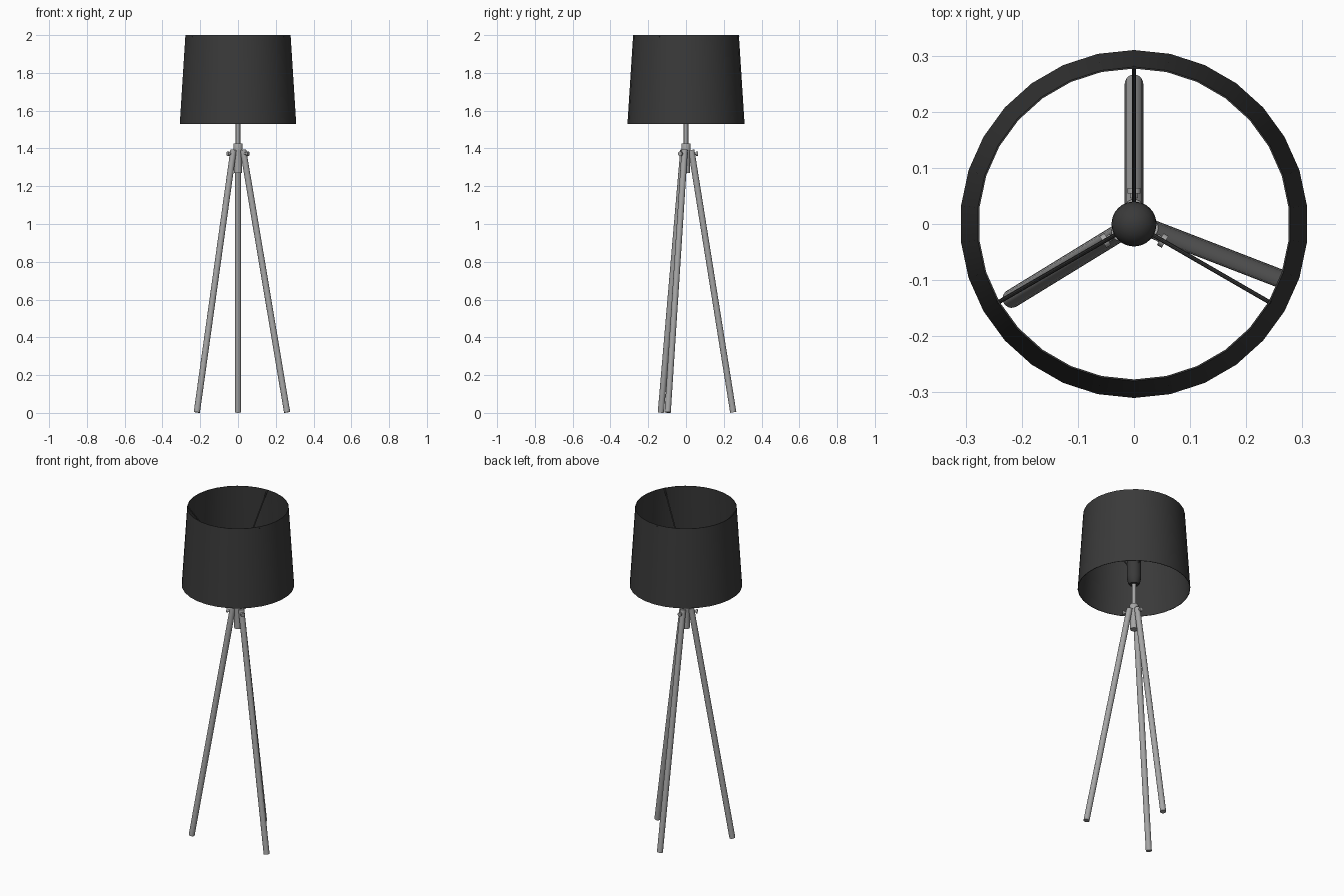
import bpy, bmesh
from math import sin, cos, radians, pi
from mathutils import Vector

if "Cube" in bpy.data.objects:
    bpy.data.objects.remove(bpy.data.objects["Cube"], do_unlink=True)


def material(name, value):
    m = bpy.data.materials.new(name)
    m.use_nodes = True
    colour = (value, value, value, 1)
    m.diffuse_color = colour
    m.node_tree.nodes["Principled BSDF"].inputs["Base Color"].default_value = colour
    return m


BLACK = material("charcoal black", 0.042)
GREY = material("leg grey", 0.38)


def finish(ob, name, mat):
    ob.name = name
    ob.data.materials.append(mat)
    bpy.ops.object.select_all(action="DESELECT")
    ob.select_set(True)
    bpy.context.view_layer.objects.active = ob
    bpy.ops.object.shade_smooth_by_angle(angle=radians(35))
    return ob


def rod(name, a, b, r, mat, sides=20):
    """Closed cylinder between two points."""
    a, b = Vector(a), Vector(b)
    d = b - a
    bpy.ops.mesh.primitive_cylinder_add(vertices=sides, radius=r, depth=d.length,
                                        location=(a + b) / 2)
    ob = bpy.context.object
    ob.rotation_euler = d.to_track_quat("Z", "Y").to_euler()
    return finish(ob, name, mat)


def lathe(name, profile, mat, sides):
    """Spin (radius, height) points around z, with a vertex facing +y."""
    bm = bmesh.new()
    rings = [[bm.verts.new((r * sin(2 * pi * i / sides), r * cos(2 * pi * i / sides), z))
              for i in range(sides)] for r, z in profile]
    for low, high in zip(rings, rings[1:]):
        for i in range(sides):
            j = (i + 1) % sides
            bm.faces.new((low[i], high[i], high[j], low[j]))
    bmesh.ops.remove_doubles(bm, verts=bm.verts, dist=1e-5)
    bmesh.ops.recalc_face_normals(bm, faces=bm.faces)
    mesh = bpy.data.meshes.new(name)
    bm.to_mesh(mesh)
    bm.free()
    ob = bpy.data.objects.new(name, mesh)
    bpy.context.collection.objects.link(ob)
    return finish(ob, name, mat)


def polar(r, angle, z):
    return (r * cos(radians(angle)), r * sin(radians(angle)), z)


# Thin tapered drum shade, open at both ends
lathe("lamp_shade", [(0.31, 1.53), (0.28, 2.0), (0.277, 2.0), (0.307, 1.53), (0.31, 1.53)],
      BLACK, 30)

# Bulb socket with a domed top
dome = [(0.04 * cos(radians(t)), 1.70 + 0.04 * sin(radians(t))) for t in range(0, 91, 15)]
lathe("bulb_socket", [(0, 1.555), (0.026, 1.555), (0.032, 1.562), (0.04, 1.60)] + dome,
      BLACK, 32)

# Stem, collar and central hub
rod("stem", (0, 0, 1.40), (0, 0, 1.56), 0.012, GREY)
lathe("collar", [(0, 1.39), (0.025, 1.39), (0.025, 1.422), (0.022, 1.427), (0, 1.427)],
      GREY, 24)
rod("hub", (0, 0, 1.27), (0, 0, 1.40), 0.021, GREY)

# Splayed legs: top point, foot point
legs = {
    "back_leg": ((0, 0.028, 1.392), (0, 0.25, 0.003)),
    "right_leg": ((-0.024, -0.014, 1.392), (-0.218, -0.133, 0.003)),
    "left_leg": ((0.027, -0.007, 1.392), (0.26, -0.097, 0.003)),
}
for name, (top, foot) in legs.items():
    rod(name, foot, top, 0.0165, GREY)

# Shade spokes and radial leg bolts with knobs
for side, angle in (("back", 90), ("right", 210), ("left", 330)):
    rod(side + "_spoke", polar(0.03, angle, 1.667), polar(0.279, angle, 1.994), 0.004, BLACK, 10)
    rod(side + "_bolt", polar(0, angle, 1.372), polar(0.06, angle, 1.372), 0.006, GREY, 12)
    rod(side + "_knob", polar(0.054, angle, 1.372), polar(0.064, angle, 1.372), 0.012, GREY, 16)
